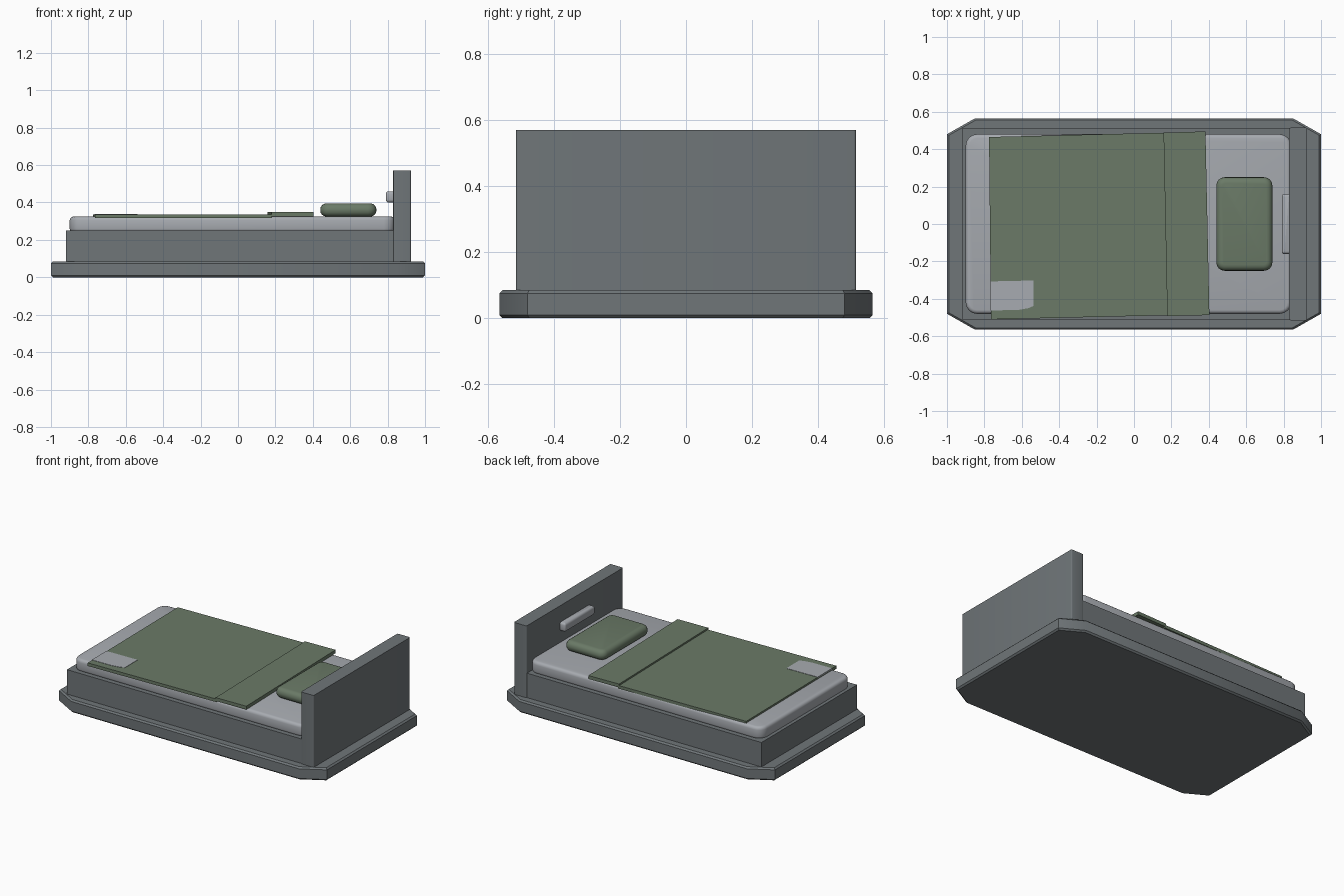
import bpy, bmesh, math

if "Cube" in bpy.data.objects:
    bpy.data.objects.remove(bpy.data.objects["Cube"])


def material(name, color):
    m = bpy.data.materials.new(name)
    m.diffuse_color = (*color, 1)
    m.use_nodes = True
    m.node_tree.nodes["Principled BSDF"].inputs["Base Color"].default_value = m.diffuse_color
    return m


GREY = material("slate_grey", (0.16, 0.18, 0.19))
SHEET = material("pale_grey", (0.39, 0.41, 0.44))
GREEN = material("muted_green", (0.145, 0.195, 0.135))


def finish(ob, smooth=40):
    bpy.ops.object.select_all(action='DESELECT')
    ob.select_set(True)
    bpy.context.view_layer.objects.active = ob
    bpy.ops.object.shade_smooth_by_angle(angle=math.radians(smooth))


def slab(name, outline, z0, z1, mat, bevel=0, segments=1, corner=0):
    """Extrude an outline from z0 to z1, round its upright corners, then its rims."""
    bm = bmesh.new()
    low = bm.faces.new([bm.verts.new((x, y, z0)) for x, y in outline])
    up = bmesh.ops.extrude_face_region(bm, geom=[low])["geom"]
    bmesh.ops.translate(bm, vec=(0, 0, z1 - z0),
                        verts=[v for v in up if isinstance(v, bmesh.types.BMVert)])
    bmesh.ops.recalc_face_normals(bm, faces=bm.faces)

    def upright(e):
        return abs(e.verts[0].co.z - e.verts[1].co.z) > 1e-5
    if corner:
        bmesh.ops.bevel(bm, geom=[e for e in bm.edges if upright(e)], offset=corner,
                        segments=4, profile=0.5, affect='EDGES')
    if bevel:
        bmesh.ops.bevel(bm, geom=[e for e in bm.edges if not upright(e)], offset=bevel,
                        segments=segments, profile=0.5, affect='EDGES')
    me = bpy.data.meshes.new(name)
    bm.to_mesh(me)
    bm.free()
    me.materials.append(mat)
    ob = bpy.data.objects.new(name, me)
    bpy.context.collection.objects.link(ob)
    finish(ob)
    return ob


def rect(x0, x1, y0, y1):
    return [(x0, y0), (x1, y0), (x1, y1), (x0, y1)]


# Floor plinth with cut corners
slab("base_plinth", [(-0.85, -0.565), (0.85, -0.565), (1, -0.48), (1, 0.48),
                     (0.85, 0.565), (-0.85, 0.565), (-1, 0.48), (-1, -0.48)],
     0, 0.085, GREY, bevel=0.01)

# Bed frame and headboard
slab("bed_frame", rect(-0.92, 0.85, -0.51, 0.51), 0.08, 0.25, GREY)
slab("headboard", rect(0.83, 0.925, -0.515, 0.515), 0.08, 0.57, GREY, corner=0.008)

# Mattress
slab("mattress", rect(-0.9, 0.84, -0.48, 0.48), 0.24, 0.325, SHEET,
     bevel=0.02, segments=3, corner=0.06)

# Pillow
slab("pillow", rect(0.44, 0.74, -0.25, 0.25), 0.325, 0.395, GREEN,
     bevel=0.032, segments=4, corner=0.045)

# Blanket, slightly askew, with the folded-back band
slab("blanket", [(-0.765, -0.51), (0.18, -0.488), (0.165, 0.488), (-0.775, 0.465)],
     0.316, 0.337, GREEN)
slab("blanket_fold", [(0.178, -0.492), (0.403, -0.487), (0.382, 0.495), (0.158, 0.488)],
     0.325, 0.348, GREEN)

# Sheet showing through at the foot corner
slab("sheet_patch", [(-0.767, -0.462), (-0.62, -0.46), (-0.565, -0.45), (-0.537, -0.438),
                     (-0.538, -0.302), (-0.768, -0.307)], 0.332, 0.339, SHEET)

# Reading lamp bar on the headboard
slab("lamp_bar", rect(0.79, 0.84, -0.16, 0.16), 0.40, 0.46, SHEET,
     bevel=0.015, segments=3, corner=0.012)
